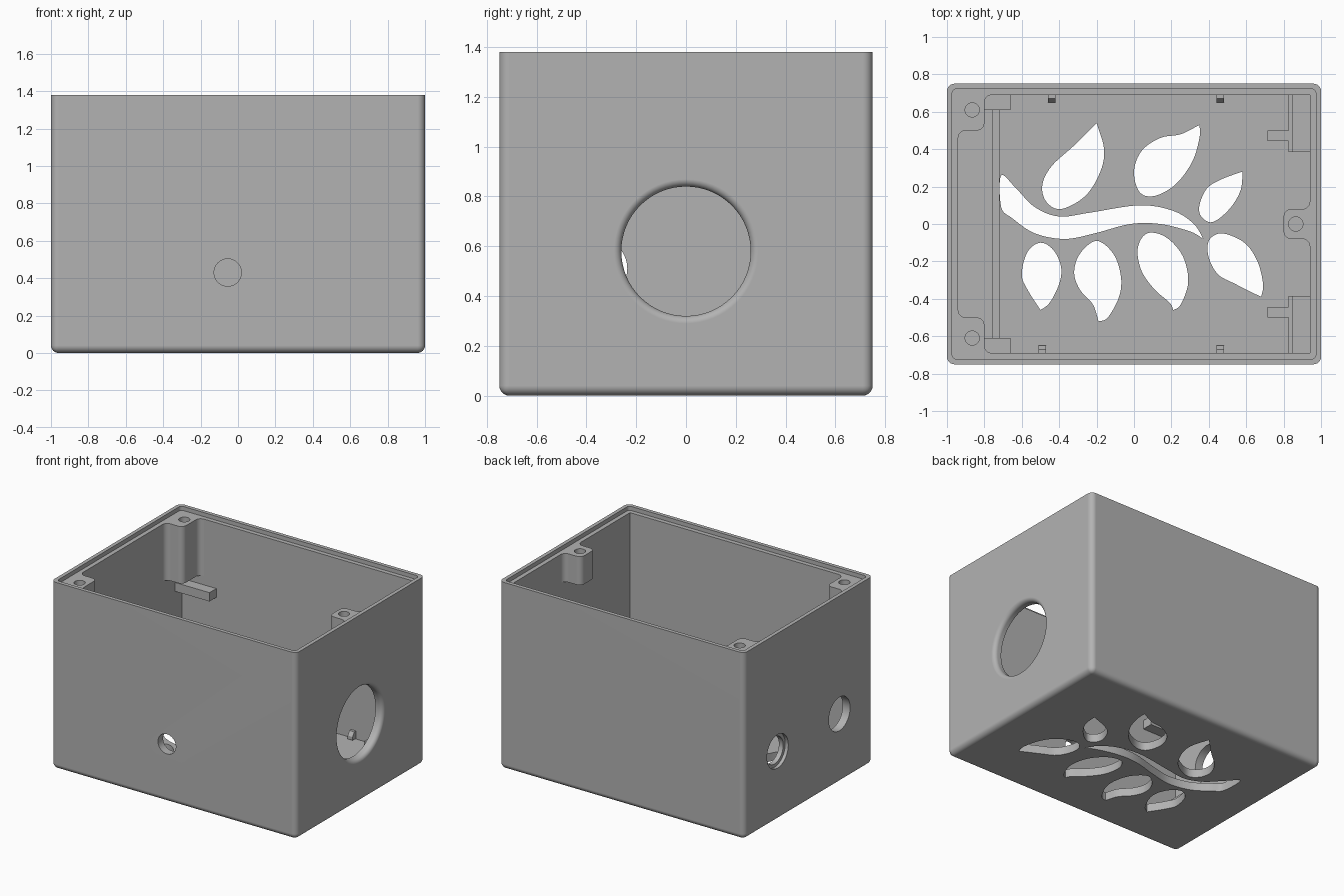
import bpy, bmesh, math
from mathutils import Vector, Matrix

cube = bpy.data.objects.get("Cube")
if cube:
    bpy.data.objects.remove(cube, do_unlink=True)

grey = bpy.data.materials.new("light_grey")
grey.use_nodes = True
grey.diffuse_color = (0.45, 0.45, 0.45, 1)
grey.node_tree.nodes["Principled BSDF"].inputs["Base Color"].default_value = grey.diffuse_color

HEIGHT, LEDGE, WALL, FLOOR = 1.38, 1.35, 0.06, 0.06
IN_X, IN_Y = 1 - WALL, 0.75 - WALL


def make(name, bm):
    bmesh.ops.recalc_face_normals(bm, faces=bm.faces)
    mesh = bpy.data.meshes.new(name)
    bm.to_mesh(mesh)
    bm.free()
    mesh.materials.append(grey)
    obj = bpy.data.objects.new(name, mesh)
    bpy.context.collection.objects.link(obj)
    return obj


def prism(name, outline, low, high, turn=Matrix()):
    bm = bmesh.new()
    face = bm.faces.new([bm.verts.new((x, y, low)) for x, y in outline])
    top = bmesh.ops.extrude_face_region(bm, geom=[face])["geom"]
    verts = [v for v in top if isinstance(v, bmesh.types.BMVert)]
    bmesh.ops.translate(bm, vec=(0, 0, high - low), verts=verts)
    bm.transform(turn)
    return make(name, bm)


def box(name, x0, x1, y0, y1, z0, z1):
    return prism(name, [(x0, y0), (x1, y0), (x1, y1), (x0, y1)], z0, z1)


def lathe(name, profile, turn, steps=64):
    # profile holds (radius, height) pairs
    bm = bmesh.new()
    rings = [[bm.verts.new((r * math.cos(a), r * math.sin(a), h))
              for a in (math.tau * i / steps for i in range(steps))] for r, h in profile]
    for low, high in zip(rings, rings[1:]):
        for i in range(steps):
            j = (i + 1) % steps
            bm.faces.new((low[i], low[j], high[j], high[i]))
    bm.faces.new(rings[0])
    bm.faces.new(rings[-1])
    bm.transform(turn)
    return make(name, bm)


def arc(cx, cy, r, start, end, steps=6):
    angles = [math.radians(start + (end - start) * i / steps) for i in range(steps + 1)]
    return [(cx + r * math.cos(a), cy + r * math.sin(a)) for a in angles]


def curve_through(points, steps=6):
    # smooth path with a sharp tip at the first point
    p = [Vector(q) / 100 for q in points + points[:1]]
    p = [p[0]] + p + [p[-1]]
    path = []
    for a, b, c, d in zip(p, p[1:], p[2:], p[3:]):
        for i in range(steps):
            t = i / steps
            path.append((b + (c - a) * t / 2 + (a - b * 2.5 + c * 2 - d / 2) * t * t
                         + (b * 1.5 - a / 2 - c * 1.5 + d / 2) * t ** 3).to_tuple())
    return path


def cut(obj, cutter):
    mod = obj.modifiers.new("cut", "BOOLEAN")
    mod.operation, mod.solver, mod.object = "DIFFERENCE", "EXACT", cutter
    bpy.context.view_layer.objects.active = obj
    bpy.ops.object.modifier_apply(modifier=mod.name)
    bpy.data.objects.remove(cutter, do_unlink=True)


def smooth(obj):
    bpy.ops.object.select_all(action="DESELECT")
    obj.select_set(True)
    bpy.context.view_layer.objects.active = obj
    bpy.ops.object.shade_smooth_by_angle(angle=math.radians(30))
    obj.modifiers.new("even_shading", "WEIGHTED_NORMAL").keep_sharp = True


# Enclosure shell with rounded upright and bottom edges
bm = bmesh.new()
bmesh.ops.create_cube(bm, size=1)
bm.transform(Matrix.Translation((0, 0, HEIGHT / 2)) @ Matrix.Diagonal((2, 1.5, HEIGHT, 1)))
edges = [e for e in bm.edges if min(v.co.z for v in e.verts) < 0.01]
bmesh.ops.bevel(bm, geom=edges, offset=0.04, segments=6, profile=0.5, affect="EDGES")
shell = make("enclosure_shell", bm)
cut(shell, box("cavity_cutter", -IN_X, IN_X, -IN_Y, IN_Y, FLOOR, 2))

# Lid recess along the rim
recess = []
for sx, sy, start in ((1, 1, 0), (-1, 1, 90), (-1, -1, 180), (1, -1, 270)):
    recess += arc(sx * 0.95, sy * 0.7, 0.022, start, start + 90)
cut(shell, prism("recess_cutter", recess, LEDGE, 2))

# Leaf and branch openings in the floor, outlines in hundredths
openings = [
    [(-20, 54), (-16, 40), (-18, 28), (-26, 15), (-39, 8), (-47, 12), (-49, 21), (-44, 31), (-32, 42)],
    [(35, 53), (35, 46), (31, 33), (22, 21), (11, 15), (3, 17), (0, 28), (4, 39), (14, 46), (25, 48)],
    [(58, 28), (57, 18), (51, 8), (42, 1), (36, 4), (35, 10), (39, 19), (47, 24)],
    [(-50, -46), (-45, -42), (-40, -32), (-39, -23), (-43, -14), (-50, -10), (-57, -15), (-60, -27), (-57, -35)],
    [(-19, -52), (-14, -50), (-8, -39), (-7, -28), (-11, -16), (-20, -9), (-29, -16), (-32, -26), (-29, -35),
     (-22, -43)],
    [(21, -46), (25, -43), (29, -31), (26, -17), (17, -7), (7, -5), (2, -13), (4, -25), (11, -35), (19, -42)],
    [(68, -39), (69, -32), (66, -20), (59, -10), (47, -5), (40, -9), (40, -18), (45, -27), (54, -32)],
]
branch = [(37, -8), (30, -4), (14, 0), (-2, 0), (-21, -5), (-37, -8), (-53, -5), (-65, 3), (-71, 9),
          (-71, 26), (-63, 19), (-53, 9), (-40, 4), (-24, 6), (3, 10), (21, 7), (32, 0)]
for outline in openings + [branch]:
    cut(shell, prism("leaf_cutter", curve_through(outline), -0.1, 0.1))

# Round openings in the walls
to_right = Matrix.Rotation(math.pi / 2, 4, "Y")
to_left = Matrix.Rotation(-math.pi / 2, 4, "Y")
to_front = Matrix.Rotation(math.pi / 2, 4, "X")
rounded = [(0.26, -0.15)] + arc(0.29, -0.03, 0.03, 180, 90) + [(0.29, 0.1)]
wall_holes = [
    ((1, 0, 0.58), to_right, rounded),
    ((-1, -0.36, 0.51), to_left, [(0.124, -0.1), (0.124, 0.1)]),
    ((-1, 0.36, 0.51), to_left, [(0.1, -0.1), (0.1, -0.025), (0.124, -0.025), (0.124, 0.1)]),
    ((-0.055, -0.75, 0.43), to_front, [(0.073, -0.1), (0.073, 0.1)]),
]
for place, turn, profile in wall_holes:
    cut(shell, lathe("hole_cutter", profile, Matrix.Translation(place) @ turn))
smooth(shell)


def screw_post(name, outline, low, x, y):
    post = prism(name, outline, low, LEDGE)
    drill = Matrix.Translation((x, y, LEDGE))
    cut(post, lathe("drill_cutter", [(0.038, -0.18), (0.038, 0.1)], drill, 32))
    smooth(post)


# Screw post on the big-hole wall
half = arc(0.9, 0.12, 0.04, 0, -90) + arc(0.84, 0.04, 0.04, 90, 180)
screw_post("middle_screw_post", half + [(x, -y) for x, y in reversed(half)], 1.14, 0.865, 0)

corner = (arc(-0.9, 0.46, 0.04, 180, 90) + arc(-0.84, 0.54, 0.04, -90, 0)
          + arc(-0.76, 0.65, 0.04, 180, 90) + [(-IN_X, IN_Y)])

# Low rib beside the cable holes
box("board_rib", -0.76, -0.72, -IN_Y, IN_Y, FLOOR, 0.18)

for side, s in (("front", -1), ("back", 1)):
    # Corner posts and the guide bars beneath them
    screw_post(side + "_screw_post", [(x, s * y) for x, y in corner], 0.93, -0.865, s * 0.61)
    box(side + "_guide_bar", -IN_X, -0.66, s * 0.61, s * IN_Y, 0.8, 0.865)
    # Board supports near the big hole
    box(side + "_support_block", 0.85, IN_X, s * 0.385, s * IN_Y, FLOOR, 0.17)
    box(side + "_support_plate", 0.825, 0.85, s * 0.385, s * IN_Y, FLOOR, 0.2)
    box(side + "_support_arm", 0.715, 0.825, s * 0.445, s * 0.5, FLOOR, 0.2)
    # Small snap catches on the long walls
    for end, x in (("left", 0.46), ("right", -0.49 if s < 0 else -0.44)):
        catch = [(IN_Y, 0.065), (0.65, 0.065), (0.65, 0.09), (0.67, 0.12), (IN_Y, 0.12)]
        axes = Matrix(((0, 0, 1, x), (s, 0, 0, 0), (0, 1, 0, 0), (0, 0, 0, 1)))
        prism(f"{side}_{end}_catch", catch, -0.02, 0.02, axes)
